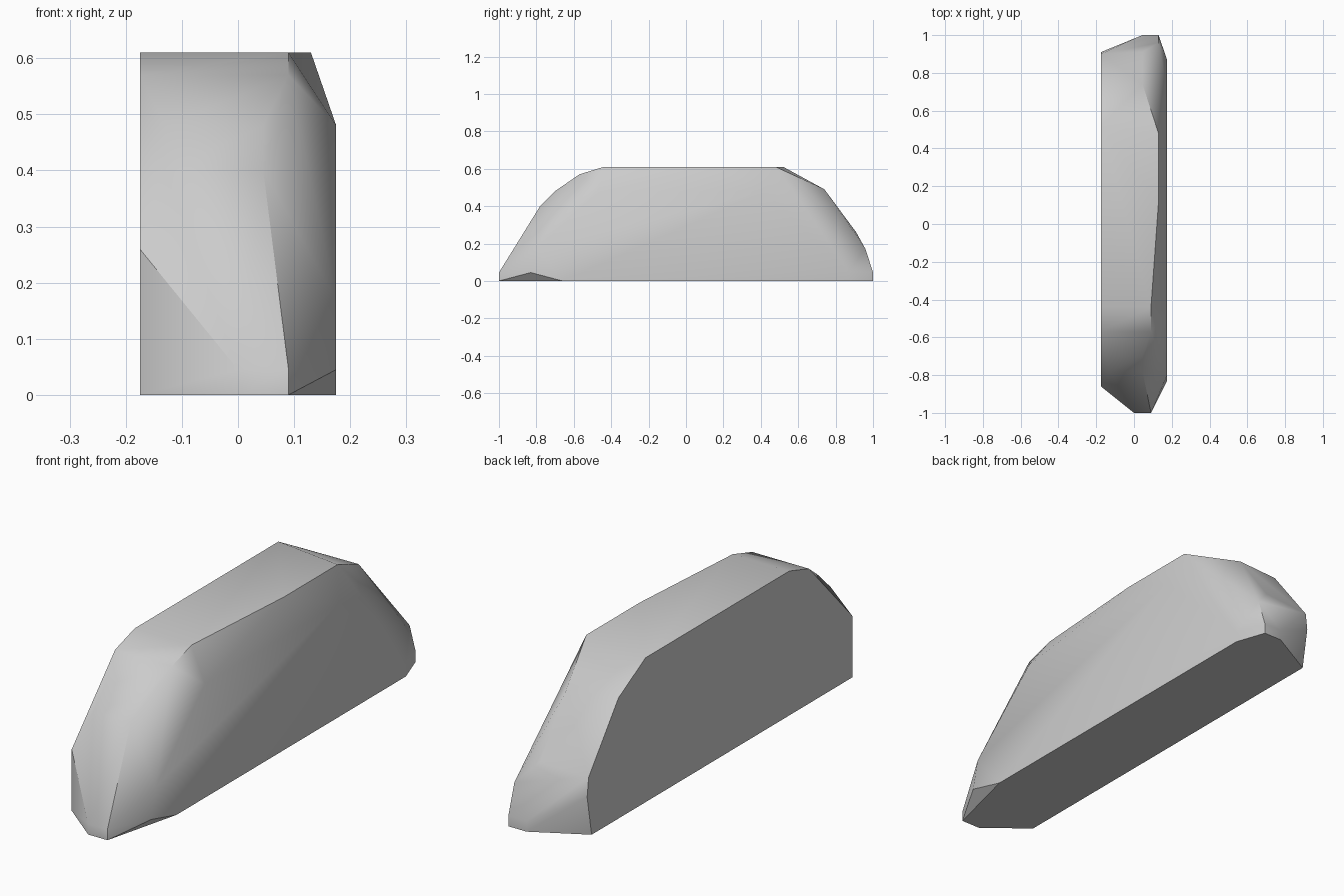
import bpy
import bmesh
import math

# Remove the default cube only
default_cube = bpy.data.objects.get("Cube")
if default_cube:
    bpy.data.objects.remove(default_cube, do_unlink=True)


def make_material(name, shade):
    """Plain single-colour material."""
    colour = (shade, shade, shade, 1.0)
    material = bpy.data.materials.new(name)
    material.use_nodes = True
    material.diffuse_color = colour
    shader = material.node_tree.nodes["Principled BSDF"]
    shader.inputs["Base Color"].default_value = colour
    shader.inputs["Roughness"].default_value = 0.8
    return material


def hull_from_slices(name, slices, material):
    """Wrap a tight faceted skin around upright side slices."""
    bm = bmesh.new()
    for x, outline in slices:
        for y, z in outline:
            bm.verts.new((x, y, z))
    result = bmesh.ops.convex_hull(bm, input=bm.verts[:])
    # Drop slice points that fall inside the skin
    inner = {item for key in ("geom_interior", "geom_unused")
             for item in result[key]
             if isinstance(item, bmesh.types.BMVert)}
    loose = [v for v in inner if v.is_valid and not v.link_faces]
    bmesh.ops.delete(bm, geom=loose, context="VERTS")
    # Merge triangles that lie on the same flat face
    bmesh.ops.dissolve_limit(bm, angle_limit=math.radians(1),
                             verts=bm.verts[:], edges=bm.edges[:])
    bmesh.ops.recalc_face_normals(bm, faces=bm.faces[:])
    mesh = bpy.data.meshes.new(name)
    bm.to_mesh(mesh)
    bm.free()
    mesh.materials.append(material)
    obj = bpy.data.objects.new(name, mesh)
    bpy.context.collection.objects.link(obj)
    return obj


def smooth_with_sharp_edges(obj, degrees):
    """Soften shallow facets and keep the strong chops crisp."""
    bpy.ops.object.select_all(action="DESELECT")
    obj.select_set(True)
    bpy.context.view_layer.objects.active = obj
    bpy.ops.object.shade_smooth_by_angle(angle=math.radians(degrees))


# Flat right side: tall, with an upright chopped front corner
right_side = [(-.86, 0), (-.86, .26), (-.57, .57), (-.44, .61), (.52, .61),
              (.7, .51), (.9, .25), (.91, .17), (.88, 0)]

# Worn front slope and the blunt front nose
front_slope_right = [(-.78, .4), (-.7, .48)]
front_nose_right = [(-1, 0), (-1, .045)]
front_slope_left = [(-.78, .4), (-.7, .48)]
front_nose_left = [(-1, 0), (-1, .045), (-.57, .57), (-.44, .61)]

# Back slope and the blunt back nose
back_slope = [(.74, .49), (.91, .26), (1, 0), (1, .045)]
back_nose = [(.12, .61), (.48, .61), (.96, .17), (1, 0), (1, .045)]

# Flat left side: lower, with bevelled borders and a chipped front foot
left_side = [(-.66, 0), (-.83, .045), (-.8, .17), (-.47, .48), (.42, .48),
             (.71, .28), (.87, .05), (.87, 0)]

stone = make_material("stone grey", 0.6)
slab = hull_from_slices("stone_slab", [
    (-.175, right_side),
    (-.13, front_slope_right),
    (0, front_nose_right),
    (.045, front_slope_left + back_slope),
    (.09, front_nose_left),
    (.13, back_nose),
    (.175, left_side),
], stone)
smooth_with_sharp_edges(slab, 40)
